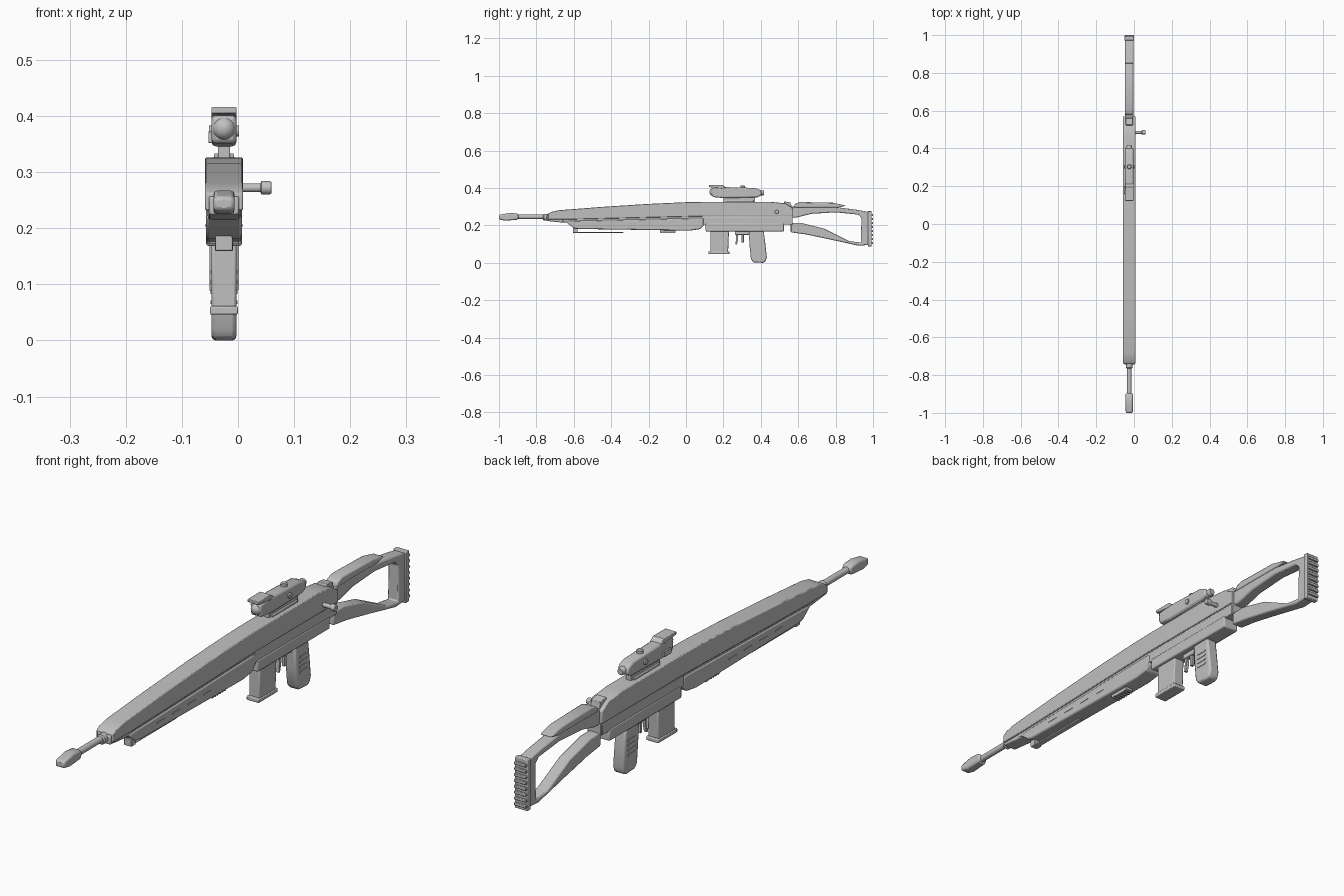
import bpy, bmesh, math
from mathutils import Matrix, Vector

CX = -0.025  # centre plane of the body

grey = bpy.data.materials.new("light grey")
grey.diffuse_color = (0.53, 0.53, 0.53, 1)


def finish(bm, name, bevel=0.0, segments=2):
    bmesh.ops.recalc_face_normals(bm, faces=bm.faces)
    me = bpy.data.meshes.new(name)
    bm.to_mesh(me)
    bm.free()
    me.materials.append(grey)
    ob = bpy.data.objects.new(name, me)
    bpy.context.collection.objects.link(ob)
    if bevel:
        m = ob.modifiers.new("bevel", 'BEVEL')
        m.width, m.segments, m.limit_method = bevel, segments, 'ANGLE'
        m.angle_limit = math.radians(35)
    bpy.ops.object.select_all(action='DESELECT')
    ob.select_set(True)
    bpy.context.view_layer.objects.active = ob
    bpy.ops.object.shade_smooth_by_angle(angle=math.radians(32))
    return ob


def prism(name, pts, half, bevel=0.004, x=CX):
    """Side profile of (y, z) points extruded across x."""
    bm = bmesh.new()
    f = bm.faces.new([bm.verts.new((x - half, y, z)) for y, z in pts])
    ext = bmesh.ops.extrude_face_region(bm, geom=[f])
    bmesh.ops.translate(bm, vec=(2 * half, 0, 0),
                        verts=[v for v in ext['geom'] if isinstance(v, bmesh.types.BMVert)])
    return finish(bm, name, bevel)


def box(name, y0, y1, z0, z1, half, bevel=0.002, x=CX):
    return prism(name, [(y0, z0), (y1, z0), (y1, z1), (y0, z1)], half, bevel, x)


def turned(name, rings, origin, axis='Y', sides=20):
    """Closed lathe: rings of (distance along axis, radius)."""
    bm = bmesh.new()
    loops = []
    for d, r in rings:
        ring = []
        for i in range(sides):
            a = 2 * math.pi * (i + 0.5) / sides
            u, w = r * math.cos(a), r * math.sin(a)
            p = {'X': (d, u, w), 'Y': (u, d, w), 'Z': (u, w, d)}[axis]
            ring.append(bm.verts.new(Vector(origin) + Vector(p)))
        loops.append(ring)
    for a, b in zip(loops, loops[1:]):
        for i in range(sides):
            j = (i + 1) % sides
            bm.faces.new((a[i], a[j], b[j], b[i]))
    bm.faces.new(loops[0])
    bm.faces.new(loops[-1])
    return finish(bm, name)


# Barrel and flattened muzzle
turned("barrel", [(-0.92, 0.012), (-0.70, 0.012)], (CX, 0, 0.246))
turned("barrel_collar", [(-0.765, 0.014), (-0.76, 0.018), (-0.73, 0.018)], (CX, 0, 0.243))
prism("muzzle", [(-1, 0.232), (-0.965, 0.225), (-0.905, 0.230), (-0.895, 0.238),
                 (-0.895, 0.258), (-0.905, 0.264), (-0.945, 0.267), (-1, 0.256)], 0.019, 0.007)
turned("muzzle_bore", [(-1, 0.008), (-0.99, 0.008)], (CX, 0, 0.244))

# Long upper shell and the narrower core below it
prism("upper_shell", [(-0.738, 0.232), (-0.738, 0.262), (-0.72, 0.272), (-0.68, 0.281),
                      (-0.45, 0.299), (-0.2, 0.315), (0, 0.324), (0.1, 0.326), (0.45, 0.326),
                      (0.53, 0.318), (0.57, 0.295), (0.57, 0.249), (0.09, 0.249),
                      (-0.62, 0.232)], 0.034, 0.003)
prism("nose", [(-0.745, 0.224), (-0.745, 0.256), (-0.70, 0.262), (-0.62, 0.24),
               (-0.60, 0.215), (-0.66, 0.215)], 0.027)
prism("core", [(-0.66, 0.220), (-0.66, 0.236), (0.09, 0.255), (0.57, 0.255),
               (0.57, 0.205), (0.1, 0.205), (-0.58, 0.205)], 0.028, 0.002)

# Handguard, lower receiver and rails below
prism("handguard", [(-0.645, 0.220), (-0.60, 0.185), (-0.575, 0.181), (0.02, 0.172),
                    (0.075, 0.180), (0.095, 0.200), (0.095, 0.238), (0.07, 0.240),
                    (-0.62, 0.224)], 0.032, 0.005)
box("lower_receiver", 0.105, 0.525, 0.168, 0.212, 0.032, 0.005)
box("receiver_strip", 0.09, 0.565, 0.205, 0.245, 0.030)
box("front_rail", -0.60, -0.335, 0.160, 0.166, 0.010)
box("front_rail_mount", -0.605, -0.58, 0.160, 0.186, 0.015)
box("rear_rail", -0.14, -0.055, 0.163, 0.178, 0.016)
for i in range(6):
    box("rear_rail_tooth", -0.135 + i * 0.014, -0.128 + i * 0.014, 0.159, 0.165, 0.016, 0)
for s in (-1, 1):
    for i in range(4):
        y = -0.48 + i * 0.09
        box("handguard_slot", y, y + 0.045, 0.203, 0.207, 0.0015, 0, CX + s * 0.032)

# Magazine, trigger and grip
prism("magazine", [(0.13, 0.055), (0.225, 0.055), (0.23, 0.175), (0.13, 0.175)], 0.022, 0.004)
box("magazine_base", 0.12, 0.232, 0.046, 0.061, 0.025, 0.003)
prism("trigger", [(0.265, 0.172), (0.28, 0.172), (0.279, 0.13), (0.272, 0.098),
                  (0.264, 0.098), (0.268, 0.13)], 0.006, 0.001)
box("trigger_stop", 0.298, 0.309, 0.108, 0.172, 0.006, 0.001)
box("trigger_bridge", 0.262, 0.34, 0.150, 0.170, 0.010)
prism("grip", [(0.335, 0.172), (0.415, 0.172), (0.422, 0.12), (0.432, 0.03), (0.425, 0.006),
               (0.41, 0), (0.36, 0.002), (0.347, 0.02), (0.34, 0.09)], 0.022, 0.007)
for s in (-1, 1):
    for i in range(4):
        z = 0.065 + i * 0.018
        box("grip_ridge", 0.36, 0.405, z, z + 0.006, 0.002, 0, CX + s * 0.022)

# Open skeleton stock, cheek rest and ribbed butt pad
prism("stock_frame", [(0.555, 0.300), (0.80, 0.298), (0.91, 0.284), (0.975, 0.272),
                      (0.975, 0.095), (0.92, 0.092), (0.77, 0.125), (0.64, 0.152),
                      (0.56, 0.163), (0.56, 0.212), (0.62, 0.212), (0.74, 0.182),
                      (0.87, 0.117), (0.935, 0.108), (0.938, 0.240), (0.92, 0.258),
                      (0.80, 0.270), (0.67, 0.262), (0.595, 0.243), (0.555, 0.243)], 0.022, 0.005)
prism("cheek_rest", [(0.575, 0.296), (0.582, 0.315), (0.61, 0.325), (0.79, 0.321),
                     (0.855, 0.305), (0.81, 0.295)], 0.0235, 0.005)
box("butt_pad", 0.972, 0.993, 0.088, 0.276, 0.026, 0.003)
for i in range(8):
    z = 0.100 + i * 0.0215
    box("butt_rib", 0.990, 1.0, z, z + 0.011, 0.024, 0.002)

# Bolt handle and rear sight
turned("bolt_handle", [(0, 0.008), (0.045, 0.008)], (0, 0.485, 0.272), 'X', 16)
turned("bolt_knob", [(0.040, 0.009), (0.042, 0.012), (0.057, 0.012), (0.060, 0.010)],
       (0, 0.485, 0.272), 'X', 16)
prism("rear_sight", [(0.52, 0.31), (0.525, 0.328), (0.56, 0.323), (0.56, 0.315), (0.57, 0.29)],
      0.019, 0.002)

# Scope on its mount
box("scope_mount", 0.20, 0.37, 0.32, 0.356, 0.011)
box("scope_mount_foot", 0.21, 0.36, 0.325, 0.333, 0.018)
prism("scope_body", [(0.14, 0.352), (0.135, 0.40), (0.20, 0.405), (0.37, 0.400),
                     (0.40, 0.388), (0.405, 0.362), (0.38, 0.350), (0.20, 0.346)], 0.022, 0.007)
prism("scope_hood", [(0.123, 0.405), (0.123, 0.416), (0.195, 0.416), (0.215, 0.402),
                     (0.19, 0.398), (0.15, 0.402)], 0.0225, 0.002)
turned("scope_eyepiece", [(0.395, 0.014), (0.412, 0.014), (0.418, 0.011)], (CX, 0, 0.374))
turned("scope_top_knob", [(0.395, 0.012), (0.411, 0.012), (0.414, 0.009)], (CX, 0.303, 0), 'Z')
turned("scope_side_knob", [(-0.027, 0.010), (0.027, 0.010)], (CX, 0.303, 0.373), 'X')
box("scope_side_box", 0.16, 0.20, 0.352, 0.372, 0.004, 0.001, CX - 0.024)

# Domed front lens
bm = bmesh.new()
bmesh.ops.create_uvsphere(bm, u_segments=24, v_segments=12, radius=0.021,
                          matrix=Matrix.Translation((CX, 0.146, 0.378)))
finish(bm, "scope_lens")
